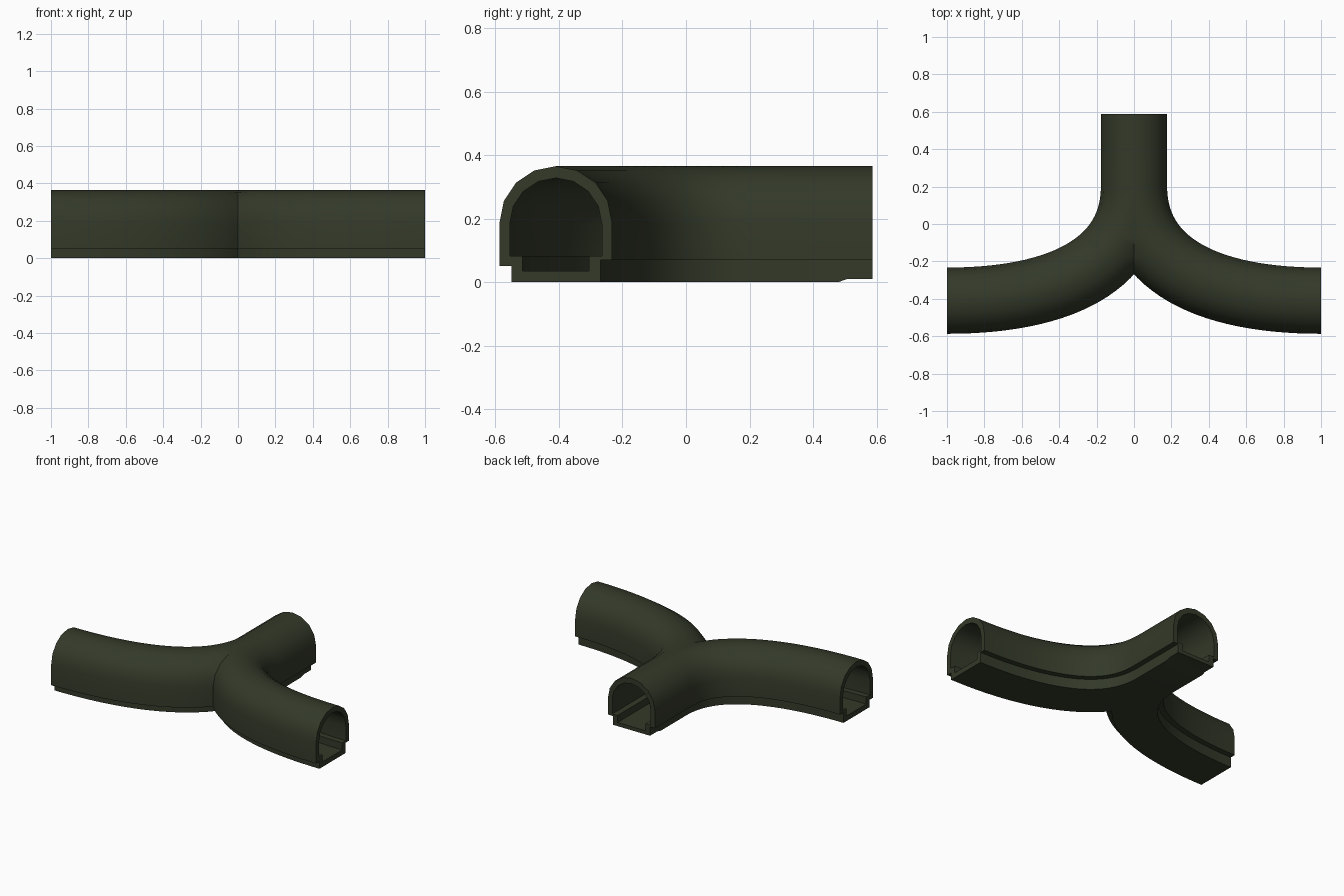
import bpy, bmesh, math
from mathutils import Vector

if "Cube" in bpy.data.objects:
    bpy.data.objects.remove(bpy.data.objects["Cube"])

# One dark olive colour
olive = bpy.data.materials.new("dark_olive")
olive.diffuse_color = (0.033, 0.041, 0.022, 1)
olive.use_nodes = True
olive.node_tree.nodes["Principled BSDF"].inputs["Base Color"].default_value = olive.diffuse_color


def arch(radius, spring):
    """Half circle from the inner-bend side (+) over the top to the other side."""
    return [(radius * math.cos(math.pi * i / 8), spring + radius * math.sin(math.pi * i / 8))
            for i in range(9)]


# Cross-section (sideways, height): outer shell and inner bore with floor channel
outer = arch(0.177, 0.188) + [(-0.177, 0.05), (-0.14, 0.05), (-0.14, 0),
                              (0.14, 0), (0.14, 0.07), (0.177, 0.07)]
inner = arch(0.145, 0.183) + [(-0.145, 0.083), (-0.105, 0.083), (-0.105, 0.035),
                              (0.105, 0.035), (0.105, 0.083), (0.145, 0.083)]

# Path: straight stem, then a bend out to the right arm
END = 0.588
p0, p1, p2, p3 = [Vector(p) for p in ((0, 0.2), (0, -0.22), (0.4, -0.41), (1, -0.41))]
path = [(Vector((0, y)), Vector((0, -1))) for y in (END, 0.508, 0.48)]
STEPS = 28
for i in range(STEPS + 1):
    t = i / STEPS
    u = 1 - t
    pos = u**3 * p0 + 3 * u * u * t * p1 + 3 * u * t * t * p2 + t**3 * p3
    tan = u * u * (p1 - p0) + 2 * u * t * (p2 - p1) + t * t * (p3 - p2)
    path.append((pos, tan.normalized()))

bm = bmesh.new()


def rings(profile):
    out = []
    for k, (pos, d) in enumerate(path):
        side = Vector((-d.y, d.x))
        ring = []
        for s, z in profile:
            p = pos + side * s
            # The underside lifts slightly at the stem end
            ring.append(bm.verts.new((p.x, p.y, 0.01 if z == 0 and k < 2 else z)))
        out.append(ring)
    return out


def bridge(a, b):
    n = len(a)
    for i in range(n):
        j = (i + 1) % n
        bm.faces.new((a[i], a[j], b[j], b[i]))


# Sweep shell and bore, close the end rims
shell, bore = rings(outer), rings(inner)
for loops in (shell, bore):
    for a, b in zip(loops, loops[1:]):
        bridge(a, b)
for k in (0, -1):
    bridge(shell[k], bore[k])
bmesh.ops.recalc_face_normals(bm, faces=bm.faces)

# Cut at the middle plane and mirror to make the fork
bmesh.ops.bisect_plane(bm, geom=bm.verts[:] + bm.edges[:] + bm.faces[:], dist=1e-5,
                       plane_co=(0, 0, 0), plane_no=(1, 0, 0), clear_inner=True)
bmesh.ops.mirror(bm, geom=bm.verts[:] + bm.edges[:] + bm.faces[:], axis='X', merge_dist=1e-4)
bmesh.ops.remove_doubles(bm, verts=bm.verts, dist=1e-4)
bmesh.ops.recalc_face_normals(bm, faces=bm.faces)

mesh = bpy.data.meshes.new("forked_tunnel")
bm.to_mesh(mesh)
bm.free()
mesh.materials.append(olive)
tunnel = bpy.data.objects.new("forked_tunnel", mesh)
bpy.context.collection.objects.link(tunnel)
bpy.context.view_layer.objects.active = tunnel
tunnel.select_set(True)
bpy.ops.object.shade_smooth_by_angle(angle=math.radians(35))
